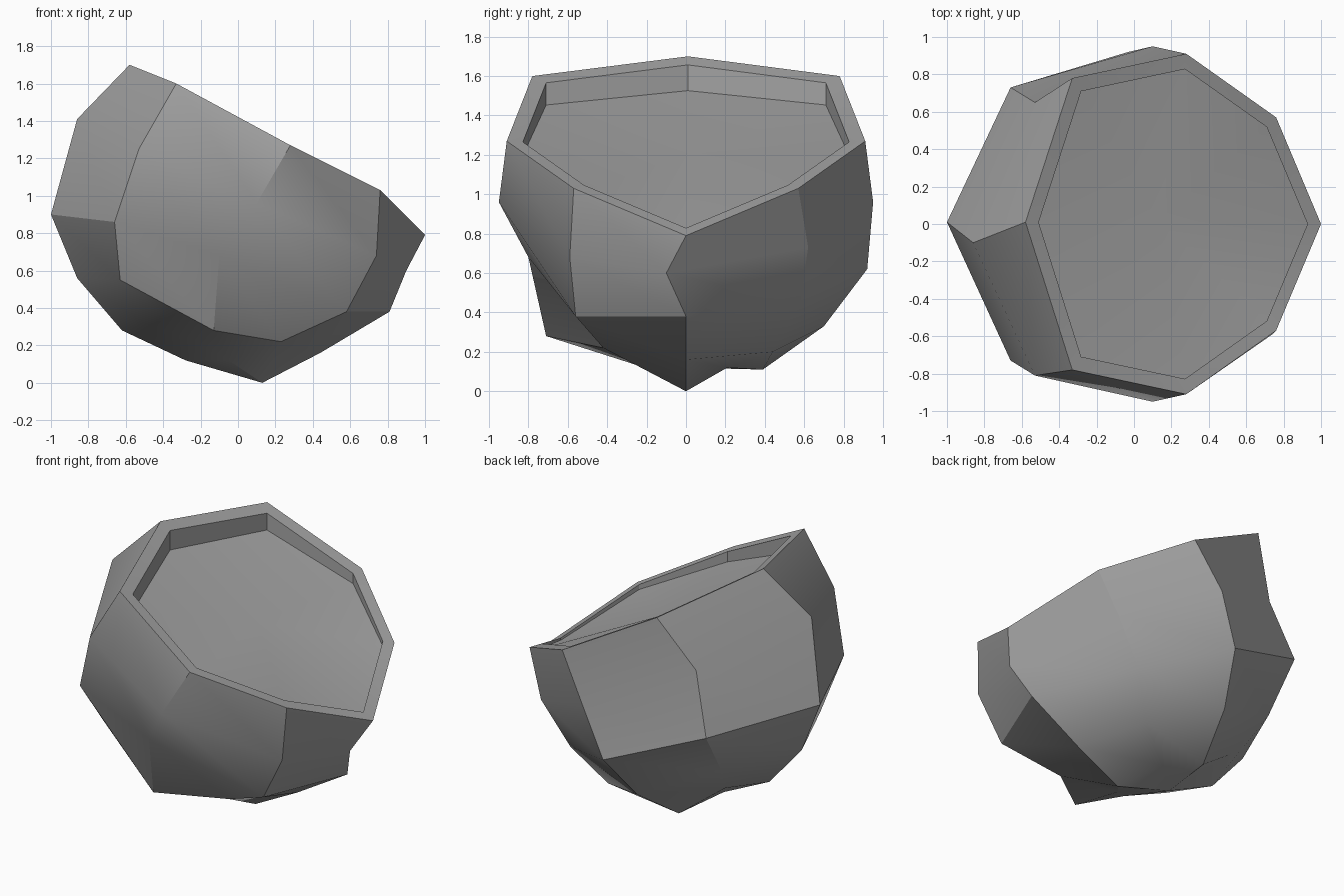
import bpy
import bmesh
import math
from mathutils import Vector

cube = bpy.data.objects.get("Cube")
if cube:
    bpy.data.objects.remove(cube, do_unlink=True)

# One plain stone-like grey for every part
grey = bpy.data.materials.new("stone_grey")
grey.use_nodes = True
colour = (0.36, 0.36, 0.36, 1.0)
grey.diffuse_color = colour
grey.node_tree.nodes["Principled BSDF"].inputs["Base Color"].default_value = colour


def profile(*points):
    """Rim-to-base profile given in hundredths of a unit."""
    return [Vector(point) / 100 for point in points]


def mirrored(column):
    return [Vector((p.x, -p.y, p.z)) for p in column]


# Profiles of the tilted bowl, running from the rim down to the base
high_end = profile((-58, 1, 170), (-86, -10, 141), (-100, 1, 90), (-86, 0, 56), (-62, 0, 28))
high_side = profile((-33, 78, 160), (-53, 81, 125), (-66, 73, 86), (-63, 52, 55), (-50, 30, 32))
mid_side = profile((28, 91, 127), (10, 95, 96), (-10, 80, 68), (-13, 71, 28), (-22, 36, 22))
low_side = profile((76, 57, 103), (74, 59, 68), (58, 56, 38), (23, 42, 22), (-5, 21, 12))
low_end = profile((100, 0, 79), (90, -10, 60), (81, 0, 38), (44, 0, 16), (13, 0, 0))

front = [mirrored(column) for column in (high_side, mid_side, low_side)]
back_high, back_mid, back_low = high_side, mid_side, low_side

# Uneven dents and bulges on the back half
back_high[1] += Vector((0, -0.16, 0))
back_mid[2] += Vector((0.07, 0.12, -0.06))
back_mid[3] += Vector((0, -0.01, 0.05))
back_mid[4] += Vector((0, 0.03, -0.11))
back_low[1] += Vector((-0.10, 0.03, 0.05))
back_low[2] += Vector((-0.13, 0.02, 0.07))
back_low[3] += Vector((0.04, 0.02, -0.02))

columns = [high_end, *front, low_end, back_low, back_mid, back_high]
outer_rings = [list(ring) for ring in zip(*columns)]

# Flat lip and inner wall, derived from the outer rim
rim_centre = Vector((0.2, 0, 1.22))
inner_rim = [rim_centre.lerp(p, 0.91) for p in outer_rings[0]]
floor_ring = [p - Vector((0, 0, 0.09 - 0.08 * p.x)) for p in inner_rim]


def build(name, rings, tip):
    """Skin a stack of rings and close the last one with a fan to the tip."""
    bm = bmesh.new()
    loops = [[bm.verts.new(p) for p in ring] for ring in rings]
    count = len(loops[0])
    for upper, lower in zip(loops, loops[1:]):
        for i in range(count):
            j = (i + 1) % count
            bm.faces.new((upper[i], lower[i], lower[j], upper[j]))
    centre = bm.verts.new(tip)
    last = loops[-1]
    for i in range(count):
        bm.faces.new((last[i], centre, last[(i + 1) % count]))
    mesh = bpy.data.meshes.new(name)
    bm.to_mesh(mesh)
    bm.free()
    mesh.materials.append(grey)
    obj = bpy.data.objects.new(name, mesh)
    bpy.context.collection.objects.link(obj)
    bpy.ops.object.select_all(action="DESELECT")
    obj.select_set(True)
    bpy.context.view_layer.objects.active = obj
    bpy.ops.object.shade_smooth_by_angle(angle=math.radians(30))
    return obj


# Outer shell with its lip and inner wall
build("bowl_shell", [floor_ring, inner_rim, *outer_rings], (-0.28, 0, 0.12))

# Shallow faceted filling inside the lip, wound to face upwards
build("bowl_filling", [floor_ring[::-1]], (0.13, 0.02, 1.21)).data.flip_normals()
